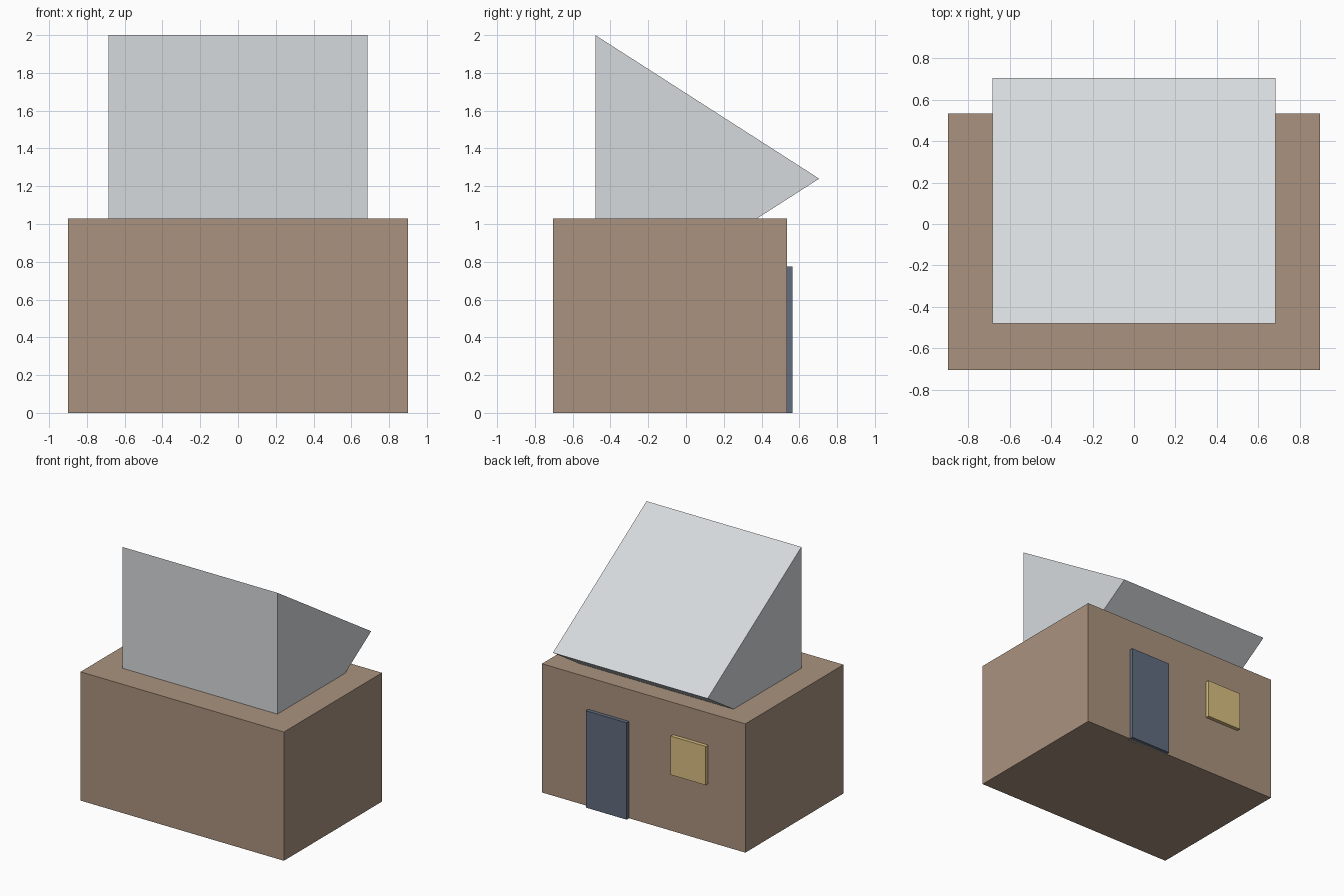
import bpy

if "Cube" in bpy.data.objects:
    bpy.data.objects.remove(bpy.data.objects["Cube"])


def material(name, rgb):
    mat = bpy.data.materials.new(name)
    mat.diffuse_color = (*rgb, 1.0)
    mat.use_nodes = True
    mat.node_tree.nodes["Principled BSDF"].inputs["Base Color"].default_value = mat.diffuse_color
    return mat


def prism(name, profile, x0, x1, mat):
    """Extrude a (y, z) profile, given counter-clockwise seen from +x, from x0 to x1."""
    n = len(profile)
    verts = [(x, y, z) for x in (x0, x1) for y, z in profile]
    faces = [tuple(reversed(range(n))), tuple(range(n, 2 * n))]
    faces += [(i, (i + 1) % n, n + (i + 1) % n, n + i) for i in range(n)]
    mesh = bpy.data.meshes.new(name)
    mesh.from_pydata(verts, [], faces)
    mesh.materials.append(mat)
    obj = bpy.data.objects.new(name, mesh)
    bpy.context.collection.objects.link(obj)
    return obj


def block(name, x, y, z, mat):
    rect = [(y[0], z[0]), (y[1], z[0]), (y[1], z[1]), (y[0], z[1])]
    return prism(name, rect, x[0], x[1], mat)


brown = material("wall brown", (0.40, 0.29, 0.21))
grey = material("roof light grey", (0.67, 0.70, 0.72))
blue = material("door slate blue", (0.12, 0.153, 0.215))
yellow = material("window yellow", (0.70, 0.52, 0.22))

BACK = 0.535  # y of the wall carrying the door and window

# House body
block("walls", (-0.90, 0.90), (-0.705, BACK), (0, 1.03), brown)

# Three-sided roof prism, its lower corner sunk into the walls
prism("roof", [(-0.48, 0.48), (0.705, 1.24), (-0.48, 2.0)], -0.685, 0.685, grey)

# Door and window panels standing proud of the back wall
block("door", (0.13, 0.49), (BACK - 0.03, BACK + 0.03), (0, 0.775), blue)
block("window", (-0.57, -0.26), (BACK - 0.03, BACK + 0.03), (0.463, 0.773), yellow)
